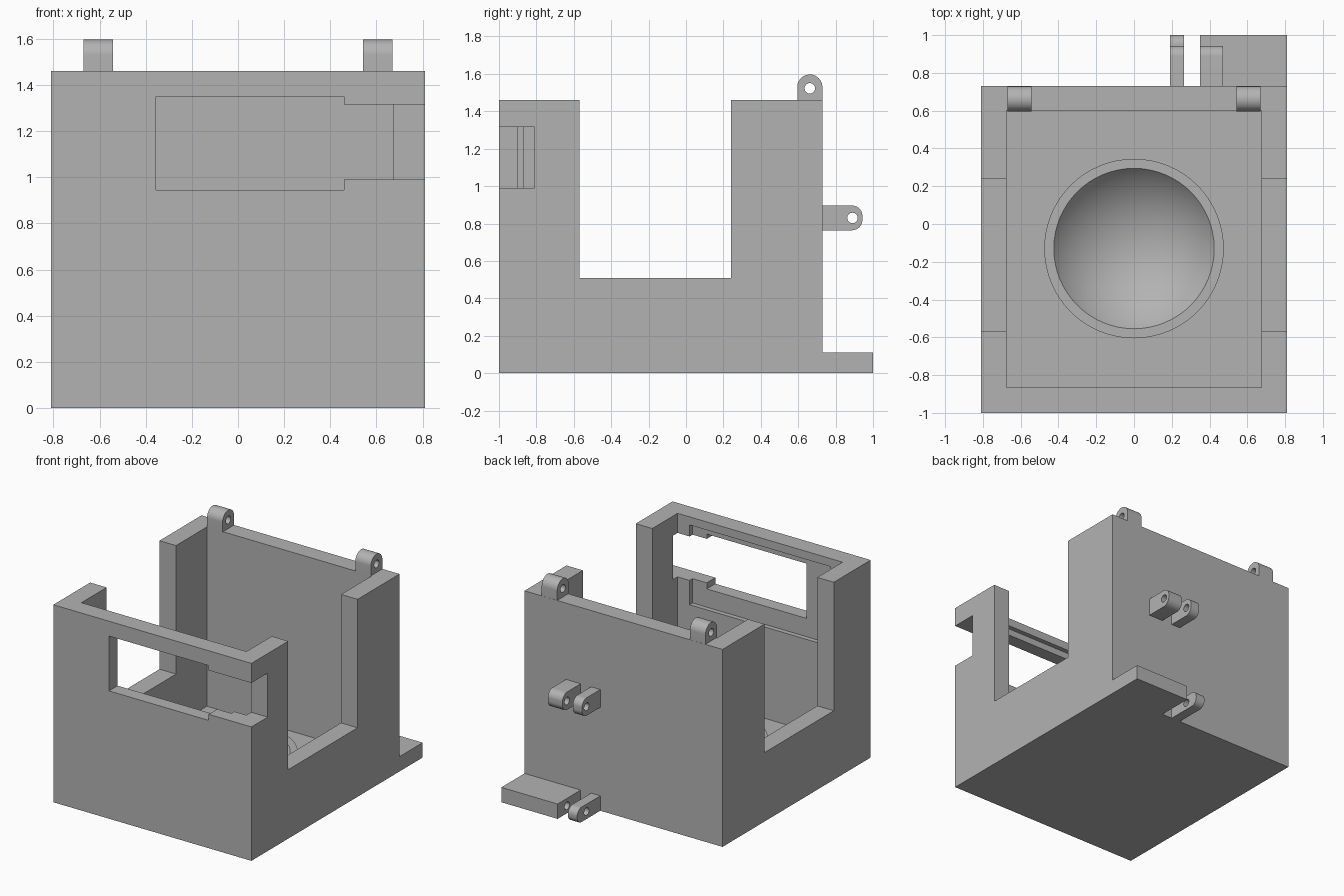
import bpy
from math import pi, sin, cos
from mathutils import Matrix

cube = bpy.data.objects.get("Cube")
if cube:
    bpy.data.objects.remove(cube, do_unlink=True)

grey = bpy.data.materials.new("matte_grey")
grey.use_nodes = True
GREY = (0.45, 0.45, 0.45, 1)
grey.diffuse_color = GREY
grey.node_tree.nodes["Principled BSDF"].inputs["Base Color"].default_value = GREY


def box(name, xs, ys, zs):
    """Box given by its extent on each axis."""
    spans = (xs, ys, zs)
    bpy.ops.mesh.primitive_cube_add(size=1)
    ob = bpy.context.object
    ob.name = name
    centre = Matrix.Translation([sum(s) / 2 for s in spans])
    ob.data.transform(centre @ Matrix.Diagonal([s[1] - s[0] for s in spans] + [1]))
    ob.data.materials.append(grey)
    return ob


def rod(name, radius, depth, loc, axis="Z", sides=64):
    bpy.ops.mesh.primitive_cylinder_add(vertices=sides, radius=radius, depth=depth)
    ob = bpy.context.object
    ob.name = name
    turn = Matrix.Rotation(pi / 2, 4, "Y") if axis == "X" else Matrix()
    ob.data.transform(Matrix.Translation(loc) @ turn)
    ob.data.materials.append(grey)
    return ob


def combine(ob, other, operation="DIFFERENCE"):
    """Apply a boolean and discard the second object."""
    mod = ob.modifiers.new("cut", "BOOLEAN")
    mod.operation = operation
    mod.solver = "EXACT"
    mod.object = other
    bpy.context.view_layer.objects.active = ob
    bpy.ops.object.modifier_apply(modifier=mod.name)
    bpy.data.objects.remove(other, do_unlink=True)


def smooth(ob):
    bpy.ops.object.select_all(action="DESELECT")
    ob.select_set(True)
    bpy.context.view_layer.objects.active = ob
    bpy.ops.object.shade_smooth_by_angle(angle=pi / 6)


def lug(name, xs, root, length, half, radius, hole, upright=False):
    """Rounded plate with a pin hole; it grows from root along y, or along z."""
    steps = 12
    profile = [(0, -half)]
    for side in (-1, 1):
        for i in range(steps + 1):
            a = pi / 2 * (i / steps + (side - 1) / 2)
            profile.append((length - radius + radius * cos(a),
                            side * (half - radius) + radius * sin(a)))
    profile.append((0, half))
    clean = [p for i, p in enumerate(profile)
             if i == 0 or abs(p[0] - profile[i - 1][0]) + abs(p[1] - profile[i - 1][1]) > 1e-5]

    def place(x, u, v):
        return (x, root[0] + v, root[1] + u) if upright else (x, root[0] + u, root[1] + v)

    n = len(clean)
    verts = [place(x, u, v) for x in xs for u, v in clean]
    faces = [list(range(n))[::-1], list(range(n, 2 * n))]
    faces += [[i, (i + 1) % n, n + (i + 1) % n, n + i] for i in range(n)]
    if upright:
        faces = [f[::-1] for f in faces]
    mesh = bpy.data.meshes.new(name)
    mesh.from_pydata(verts, [], faces)
    mesh.materials.append(grey)
    ob = bpy.data.objects.new(name, mesh)
    bpy.context.collection.objects.link(ob)
    pin = rod("pin_cutter", 0.028, 0.4, place(sum(xs) / 2, hole, 0), "X", 32)
    combine(ob, pin)
    smooth(ob)


# Open-topped housing
housing = box("housing", (-0.81, 0.81), (-1, 0.73), (0, 1.46))
combine(housing, box("cavity", (-0.675, 0.675), (-0.865, 0.6), (0.135, 2)))
combine(housing, box("side_notch", (-1, 1), (-0.57, 0.24), (0.51, 2)))

# Front window, side slot and inner recess
combine(housing, box("window", (-0.355, 0.46), (-1.1, -0.7), (0.945, 1.35)))
combine(housing, box("slot", (0.4, 0.9), (-1.1, -0.81), (0.99, 1.315)))
combine(housing, box("recess", (-0.576, 0.576), (-0.9, -0.8), (0.81, 1.4)))

# Raised ring with a spherical dish in the floor
combine(housing, rod("dish_ring", 0.475, 0.16, (0, -0.13, 0.18)), "UNION")
dish_radius = 0.5516
bpy.ops.mesh.primitive_uv_sphere_add(segments=64, ring_count=48, radius=dish_radius,
                                     location=(0, -0.13, 0.06 + dish_radius))
combine(housing, bpy.context.object)
smooth(housing)

# Hinge ears on the top of the back wall
for side, xs in (("right", (-0.67, -0.543)), ("left", (0.543, 0.67))):
    lug("top_ear_" + side, xs, (0.662, 1.46), 0.137, 0.067, 0.067, 0.063, upright=True)

# Pair of ears halfway up the back
for label, xs in (("thin", (0.19, 0.265)), ("wide", (0.35, 0.47))):
    lug("back_ear_" + label, xs, (0.73, 0.83), 0.213, 0.066, 0.055, 0.16)

# Foot plate with a blind pin hole, and its matching lug
foot = box("foot_plate", (0.35, 0.81), (0.73, 1), (0, 0.11))
combine(foot, rod("pin_cutter", 0.028, 0.2, (0.37, 0.89, 0.055), "X", 32))
smooth(foot)
lug("foot_lug", (0.19, 0.265), (0.73, 0.055), 0.27, 0.055, 0.05, 0.16)
